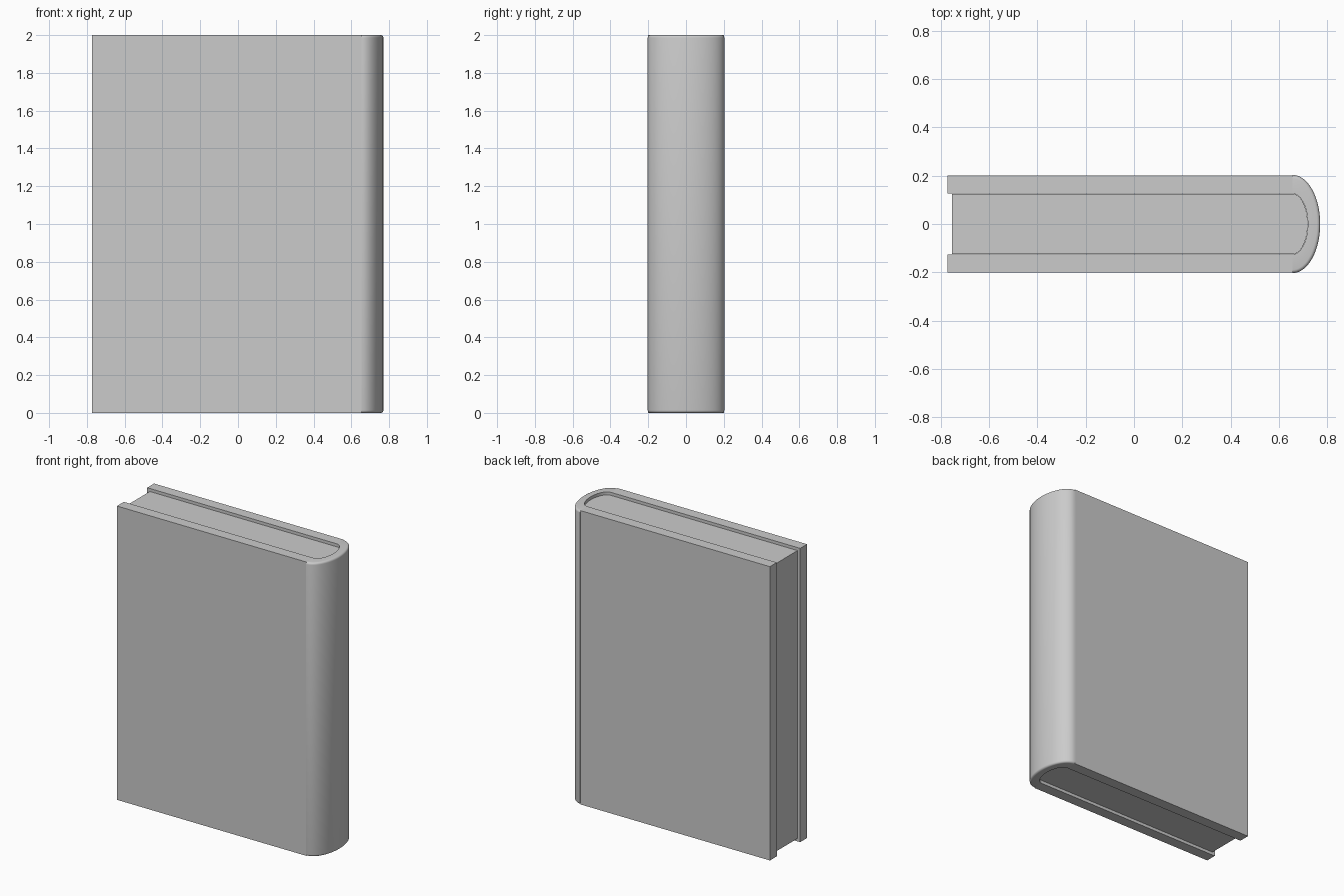
import bpy, bmesh, math

if "Cube" in bpy.data.objects:
    bpy.data.objects.remove(bpy.data.objects["Cube"])

HEIGHT = 2.0
HINGE_X = 0.655      # where the flat boards meet the rounded spine
SEG = 40


def arc(rx, ry):
    """Half ellipse bulging toward +x, running from -y to +y."""
    return [(HINGE_X + rx * math.sin(math.pi * i / SEG),
             -ry * math.cos(math.pi * i / SEG)) for i in range(SEG + 1)]


def loft(name, rings, cap_strip=False):
    """Skin a stack of closed outlines; rings = [(z, outline), ...]."""
    bm = bmesh.new()
    loops = [[bm.verts.new((x, y, z)) for x, y in pts] for z, pts in rings]
    n = len(loops[0])
    for low, high in zip(loops, loops[1:]):
        for i in range(n):
            j = (i + 1) % n
            bm.faces.new((low[i], low[j], high[j], high[i]))
    for ring in (loops[0], loops[-1]):
        if cap_strip:
            for i in range(n // 2 - 1):
                bm.faces.new((ring[i], ring[i + 1], ring[n - 2 - i], ring[n - 1 - i]))
        else:
            bm.faces.new(ring)
    bmesh.ops.recalc_face_normals(bm, faces=bm.faces)
    mesh = bpy.data.meshes.new(name)
    bm.to_mesh(mesh)
    bm.free()
    obj = bpy.data.objects.new(name, mesh)
    bpy.context.collection.objects.link(obj)
    bpy.ops.object.select_all(action='DESELECT')
    obj.select_set(True)
    bpy.context.view_layer.objects.active = obj
    bpy.ops.object.shade_smooth_by_angle(angle=math.radians(35))
    return obj


# Front and back cover boards
for name, side in (("front_cover", -1), ("back_cover", 1)):
    outline = [(x, side * y) for x, y in
               ((-0.772, 0.126), (HINGE_X, 0.126), (HINGE_X, 0.2), (-0.772, 0.2))]
    loft(name, [(0, outline), (HEIGHT, outline)])

# Rounded spine with softened top and bottom outer edges
r = 0.014
steps = [math.pi / 2 * i / 4 for i in range(5)]
bottom = [(r * (1 - math.sin(a)), r * (1 - math.cos(a))) for a in reversed(steps)]
bottom = [(r - r * math.cos(a), r - r * math.sin(a)) for a in steps]
levels = bottom + [(HEIGHT - z, inset) for z, inset in reversed(bottom)]
inner = arc(0.064, 0.126)
loft("spine", [(z, arc(0.115 - inset, 0.203 - inset) + inner[::-1])
               for z, inset in levels], cap_strip=True)

# Page block, slightly recessed, with its bound edge following the spine
pages = [(-0.752, -0.125)] + arc(0.063, 0.125) + [(-0.752, 0.125)]
loft("pages", [(0.02, pages), (HEIGHT - 0.02, pages)])
